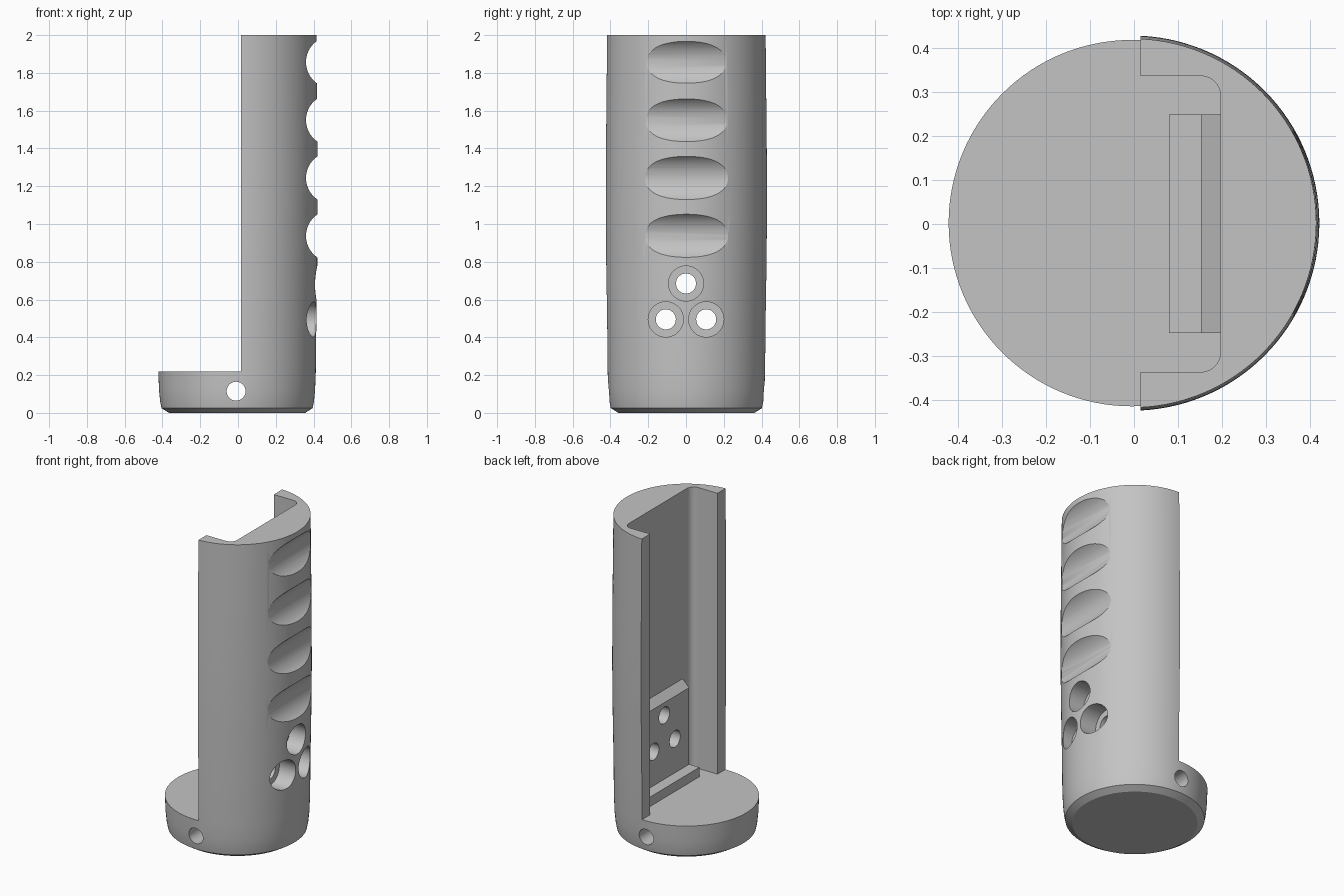
import bpy, bmesh, math
from mathutils import Matrix, Vector

if "Cube" in bpy.data.objects:
    bpy.data.objects.remove(bpy.data.objects["Cube"])

grey = bpy.data.materials.new("plain grey")
grey.use_nodes = True
GREY = (0.55, 0.55, 0.55, 1)
grey.diffuse_color = GREY
grey.node_tree.nodes["Principled BSDF"].inputs["Base Color"].default_value = GREY


def make_object(name, bm):
    bmesh.ops.recalc_face_normals(bm, faces=bm.faces)
    mesh = bpy.data.meshes.new(name)
    bm.to_mesh(mesh)
    bm.free()
    mesh.materials.append(grey)
    obj = bpy.data.objects.new(name, mesh)
    bpy.context.collection.objects.link(obj)
    return obj


def prism(name, points, extrude):
    """Solid made by pushing a flat outline along a vector."""
    bm = bmesh.new()
    face = bm.faces.new([bm.verts.new(p) for p in points])
    result = bmesh.ops.extrude_face_region(bm, geom=[face], use_keep_orig=True)
    moved = [v for v in result["geom"] if isinstance(v, bmesh.types.BMVert)]
    bmesh.ops.translate(bm, verts=moved, vec=Vector(extrude))
    return make_object(name, bm)


def rod(name, center, axis, radius, length, segments=48):
    bm = bmesh.new()
    turn = Vector((0, 0, 1)).rotation_difference(Vector(axis)).to_matrix().to_4x4()
    bmesh.ops.create_cone(bm, cap_ends=True, segments=segments, radius1=radius,
                          radius2=radius, depth=length,
                          matrix=Matrix.Translation(center) @ turn)
    return make_object(name, bm)


def combine(target, tool, operation):
    tool.hide_render = True
    mod = target.modifiers.new(tool.name, "BOOLEAN")
    mod.operation, mod.object, mod.solver = operation, tool, "EXACT"
    bpy.context.view_layer.objects.active = target
    bpy.ops.object.modifier_apply(modifier=mod.name)
    bpy.data.objects.remove(tool)


# Slightly barrelled round body with a chamfered foot
profile = [(0.36, 0), (0.40, 0.025), (0.407, 0.06), (0.413, 0.12), (0.417, 0.22),
           (0.42, 0.5), (0.425, 0.8), (0.427, 1.05), (0.426, 1.4), (0.42, 2)]
SIDES = 128
bm = bmesh.new()
rings = []
for r, z in profile:
    rings.append([bm.verts.new((r * math.cos(a) - 0.005, r * math.sin(a) + 0.002, z))
                  for a in (math.tau * i / SIDES for i in range(SIDES))])
for low, high in zip(rings, rings[1:]):
    for i in range(SIDES):
        j = (i + 1) % SIDES
        bm.faces.new((low[i], low[j], high[j], high[i]))
bm.faces.new(rings[0])
bm.faces.new(rings[-1])
body = make_object("grip_body", bm)

# Open half and rounded channel above the base disc
FLOOR, FACE, WALL, HALF, FILLET = 0.22, 0.015, 0.197, 0.337, 0.045
arc = [(WALL - FILLET + FILLET * math.sin(a), HALF - FILLET + FILLET * math.cos(a))
       for a in (math.pi / 2 * i / 8 for i in range(9))]
side = [(-0.6, 0.6), (FACE, 0.6), (FACE, HALF)] + arc
outline = side + [(x, -y) for x, y in reversed(side)]
combine(body, prism("channel", [(x, y, FLOOR) for x, y in outline], (0, 0, 2)),
        "DIFFERENCE")

# Mounting pad with a sloped top and a small ledge at its foot
pad = [(0.25, 0.18), (0.08, 0.18), (0.08, 0.28), (0.152, 0.28),
       (0.152, 0.765), (0.197, 0.81), (0.25, 0.81)]
combine(body, prism("pad", [(x, -0.248, z) for x, z in pad], (0, 0.497, 0)), "UNION")

# Finger scoops
for z in (0.937, 1.244, 1.55, 1.857):
    combine(body, rod("scoop", (0.4975, 0, z), (0, 1, 0), 0.1375, 0.8, 64), "DIFFERENCE")

# Counterbored screw holes
for y, z in ((0, 0.685), (-0.107, 0.495), (0.107, 0.495)):
    combine(body, rod("screw_hole", (0.3, y, z), (1, 0, 0), 0.053, 0.6), "DIFFERENCE")
    combine(body, rod("counterbore", (0.5, y, z), (1, 0, 0), 0.093, 0.4), "DIFFERENCE")

# Cross hole through the base
combine(body, rod("cross_hole", (-0.01, 0, 0.115), (0, 1, 0), 0.05, 1.2), "DIFFERENCE")

# Smooth shading with sharp cut edges
bpy.ops.object.select_all(action="DESELECT")
body.select_set(True)
bpy.context.view_layer.objects.active = body
bpy.ops.object.shade_smooth_by_angle(angle=math.radians(30))
